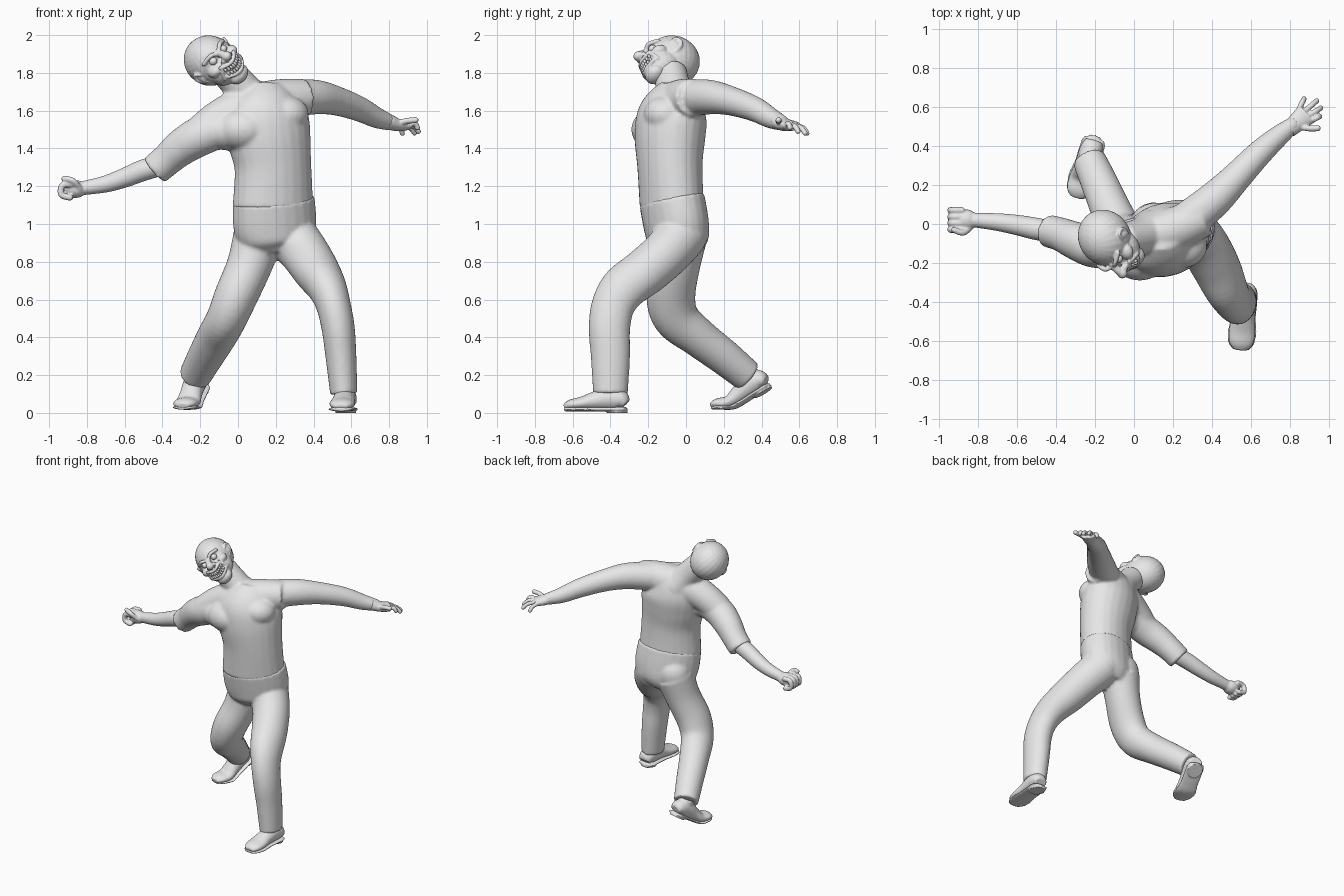
import bpy
import bmesh
from math import cos, sin, pi
from mathutils import Matrix, Vector

default_cube = bpy.data.objects.get("Cube")
if default_cube:
    bpy.data.objects.remove(default_cube, do_unlink=True)

GREY = (.8, .8, .8, 1)
clay = bpy.data.materials.new("plain grey")
clay.use_nodes = True
clay.diffuse_color = GREY
clay.node_tree.nodes["Principled BSDF"].inputs["Base Color"].default_value = GREY


def spline(stations, steps=5):
    """Catmull-Rom interpolation through tuples of any length."""
    padded = [stations[0], *stations, stations[-1]]
    result = []
    for before, start, end, after in zip(padded, padded[1:], padded[2:], padded[3:]):
        for step in range(steps):
            t = step / steps
            result.append([
                s + t * ((e - b) + t * ((2*b - 5*s + 4*e - a) + t * (3*s - b - 3*e + a))) / 2
                for b, s, e, a in zip(before, start, end, after)])
    result.append(list(stations[-1]))
    return result


def tube(bm, stations, facing=(0, -1, 0), sides=24):
    """Loft of ellipses; each station is x, y, z, half width, half depth."""
    path = spline([(*s, s[-1])[:5] for s in stations])
    facing = Vector(facing)
    centers = [Vector(station[:3]) for station in path]
    rings = []
    for i, (center, station) in enumerate(zip(centers, path)):
        tangent = (centers[min(i + 1, len(path) - 1)] - centers[max(i - 1, 0)]).normalized()
        depth = (facing - tangent * facing.dot(tangent)).normalized()
        width = tangent.cross(depth)
        ring = []
        for k in range(sides):
            angle = 2 * pi * k / sides
            offset = width * cos(angle) * station[3] + depth * sin(angle) * station[4]
            ring.append(bm.verts.new(center + offset))
        rings.append(ring)
    for lower, upper in zip(rings, rings[1:]):
        for k in range(sides):
            n = (k + 1) % sides
            bm.faces.new((lower[k], lower[n], upper[n], upper[k]))
    bm.faces.new(rings[0][::-1])
    bm.faces.new(rings[-1])


def blob(bm, center, radii):
    matrix = Matrix.Translation(center) @ Matrix.Diagonal((*radii, 1))
    bmesh.ops.create_uvsphere(bm, u_segments=24, v_segments=16, radius=1, matrix=matrix)


def strand(bm, points, radius, facing=(0, -1, 0)):
    """Even round cord with rounded ends: fingers, lips, brows."""
    tube(bm, [(*point, radius) for point in points], facing, sides=12)
    for point in (points[0], points[-1]):
        blob(bm, point, (radius, radius, radius))


def frame(origin, forward, up):
    forward = Vector(forward).normalized()
    left = Vector(up).cross(forward).normalized()
    upward = forward.cross(left)
    rotation = Matrix((left, -forward, upward)).transposed().to_4x4()
    return Matrix.Translation(origin) @ rotation


def finish(name, bm, voxel=None, smoothing=3, matrix=None):
    bmesh.ops.recalc_face_normals(bm, faces=bm.faces[:])
    mesh = bpy.data.meshes.new(name)
    bm.to_mesh(mesh)
    bm.free()
    mesh.materials.append(clay)
    obj = bpy.data.objects.new(name, mesh)
    bpy.context.collection.objects.link(obj)
    if matrix:
        obj.matrix_world = matrix
    if voxel:
        remesh = obj.modifiers.new("fuse", "REMESH")
        remesh.mode = "VOXEL"
        remesh.voxel_size = voxel
        remesh.use_smooth_shade = True
        smooth = obj.modifiers.new("soften", "SMOOTH")
        smooth.iterations = smoothing
    mesh.shade_smooth()


CHEST_FACING = (.34, -.94, 0)

# Shirt torso, shoulders, neck, left arm and right sleeve
bm = bmesh.new()
tube(bm, [(.185, -.075, 1.09, .22, .163), (.185, -.085, 1.3, .208, .168),
          (.165, -.085, 1.45, .225, .182), (.15, -.075, 1.57, .225, .18),
          (.15, -.06, 1.67, .165, .14), (.15, -.05, 1.74, .1, .08)], CHEST_FACING)
tube(bm, [(-.19, -.125, 1.48, .1), (-.1, -.105, 1.55, .105), (.02, -.08, 1.605, .115),
          (.2, -.03, 1.65, .115), (.36, .04, 1.67, .1)])
tube(bm, [(.1, -.04, 1.62, .115), (.03, -.065, 1.71, .095), (-.06, -.085, 1.81, .088)])
tube(bm, [(.28, .02, 1.665, .1), (.41, .125, 1.672, .092), (.52, .235, 1.652, .078),
          (.64, .36, 1.61, .067), (.74, .45, 1.56, .055), (.83, .52, 1.53, .038)], (0, 0, 1))
tube(bm, [(-.05, -.13, 1.52, .1), (-.2, -.12, 1.465, .105), (-.3, -.085, 1.405, .097),
          (-.37, -.055, 1.345, .087), (-.44, -.035, 1.285, .084)], (0, 0, 1))
# Chest muscles
blob(bm, (.03, -.16, 1.5), (.15, .13, .115))
blob(bm, (-.06, -.14, 1.49), (.12, .11, .1))
blob(bm, (.25, -.11, 1.58), (.125, .115, .1))
finish("shirt_and_left_arm", bm, .01, 8)

# Right forearm and clenched fist
bm = bmesh.new()
tube(bm, [(-.39, -.045, 1.315, .055), (-.5, -.025, 1.285, .057), (-.6, -.005, 1.245, .052),
          (-.7, .01, 1.212, .045), (-.82, .02, 1.19, .037)], (0, 0, 1))
blob(bm, (-.86, .02, 1.185), (.06, .055, .047))
for finger in range(4):
    y = .07 - finger * .033
    strand(bm, [(-.88, y, 1.21), (-.93, y, 1.205), (-.935, y, 1.155), (-.89, y, 1.14)], .017)
strand(bm, [(-.84, -.02, 1.19), (-.875, -.045, 1.23), (-.92, -.03, 1.24)], .016)
finish("right_forearm_and_fist", bm, .006)

# Open left hand
bm = bmesh.new()
tube(bm, [(.79, .48, 1.545, .042), (.84, .525, 1.525, .05, .034),
          (.885, .565, 1.52, .06, .026)], (0, 0, 1))
knuckle_start, knuckle_end = Vector((.92, .535, 1.53)), Vector((.85, .6, 1.515))
for i, tip in enumerate([(.95, .55, 1.51), (.955, .593, 1.49), (.935, .63, 1.482), (.87, .64, 1.48)]):
    knuckle = knuckle_start.lerp(knuckle_end, i / 3)
    bend = knuckle.lerp(Vector(tip), .6) + Vector((0, 0, .012))
    strand(bm, [knuckle, bend, tip], .014, (0, 0, 1))
strand(bm, [(.84, .5, 1.53), (.89, .49, 1.545), (.94, .49, 1.55)], .016, (0, 0, 1))
finish("left_hand", bm, .005, 2)

# Trousers: pelvis and two bent legs
bm = bmesh.new()
tube(bm, [(.188, -.075, 1.13, .223, .167), (.195, -.052, 1, .227, .165),
          (.2, -.04, .91, .2, .155), (.21, -.04, .85, .12, .11)], CHEST_FACING)
tube(bm, [(.27, -.02, .95, .14), (.35, -.1, .85, .13), (.415, -.21, .752, .122, .128),
          (.47, -.325, .665, .105, .125), (.505, -.385, .57, .092, .115),
          (.53, -.405, .45, .088, .11), (.545, -.4, .3, .082, .104),
          (.56, -.4, .1, .072, .092)])
tube(bm, [(.11, -.02, .94, .135), (.06, -.05, .78, .12, .125), (-.01, -.08, .62, .115, .13),
          (-.06, -.05, .5, .107, .122), (-.115, .065, .4, .104), (-.175, .205, .293, .095),
          (-.228, .325, .195, .086)])
blob(bm, (.27, 0, .955), (.125, .12, .12))
blob(bm, (.11, -.005, .965), (.125, .115, .125))
finish("trousers", bm, .01, 6)


# Shoes: soft upper on a thin sole
def shoe(side, heel, forward, bend):
    matrix = frame(heel, forward, (0, 0, 1))

    def lift(along):
        return max(along - .23, 0) * bend

    bm = bmesh.new()
    profile = [(.01, .045, .03), (.04, .058, .055), (.1, .06, .062), (.17, .06, .05),
               (.24, .068, .036), (.3, .062, .028), (.335, .035, .016)]
    tube(bm, [(0, -along, high + .015 + lift(along), wide, high)
              for along, wide, high in profile], (0, 0, 1))
    tube(bm, [(0, -.08, .08, .055, .06), (0, -.075, .14, .05, .055)])
    finish(side + "_shoe_upper", bm, .007, 3, matrix)

    bm = bmesh.new()
    tube(bm, [(0, -along, .02 + lift(along), wide + .006, .012)
              for along, wide, high in profile], (0, 0, 1))
    # Heel block
    tube(bm, [(0, -.055, 0, .055), (0, -.055, .025, .055)])
    finish(side + "_shoe_sole", bm, .006, 1, matrix)


shoe("left", (.575, -.31, 0), (-.09, -1, 0), 0)
shoe("right", (-.195, .455, .135), (-.25, -.8, -.52), .6)

# Head, modelled upright and then tilted
head_matrix = frame((-.15, -.07, 1.865), (.47, -.87, .08), (-.66, -.3, .68))
bm = bmesh.new()
blob(bm, (0, 0, 0), (.13, .147, .138))
blob(bm, (0, -.085, -.065), (.1, .105, .09))
blob(bm, (0, -.15, -.125), (.06, .05, .042))
tube(bm, [(0, -.13, .045, .018), (0, -.175, .03, .02), (0, -.205, .01, .024)], (0, 0, 1))
blob(bm, (0, -.205, .01), (.027, .026, .025))
for side in (-1, 1):
    blob(bm, (side * .022, -.185, 0), (.018, .02, .015))
    blob(bm, (side * .07, -.115, -.02), (.04, .045, .032))
    strand(bm, [(side * .015, -.15, .048), (side * .045, -.145, .062),
                (side * .085, -.11, .05)], .012, (0, 0, 1))
    strand(bm, [(side * .025, -.18, -.01), (side * .062, -.168, -.035),
                (side * .075, -.15, -.08)], .011)
    # Ear rim and bowl
    strand(bm, [(side * .11, -.045, -.05), (side * .13, -.02, -.03), (side * .138, -.01, 0),
                (side * .135, -.03, .025), (side * .12, -.055, .01)], .009)
    blob(bm, (side * .12, -.03, -.015), (.015, .025, .035))


# Grin: the mouth line curves around the jaw and up at the corners
def mouth(across, height):
    return (across, -.2 + across * across * 8, height + across * across * 5)


CORNERS = (-.06, -.03, 0, .03, .06)
for height in (-.033, -.1):
    strand(bm, [mouth(across, height) for across in CORNERS], .01, (0, 0, 1))
finish("head", bm, .005, 3, head_matrix)

# Two rows of teeth
bm = bmesh.new()
for row_height in (-.054, -.08):
    for i in range(8):
        blob(bm, mouth((i - 3.5) * .0145, row_height), (.0075, .008, .013))
finish("teeth", bm, matrix=head_matrix)

# Eyeballs
bm = bmesh.new()
for side in (-1, 1):
    blob(bm, (side * .045, -.133, .027), (.022, .022, .02))
finish("eyes", bm, matrix=head_matrix)
